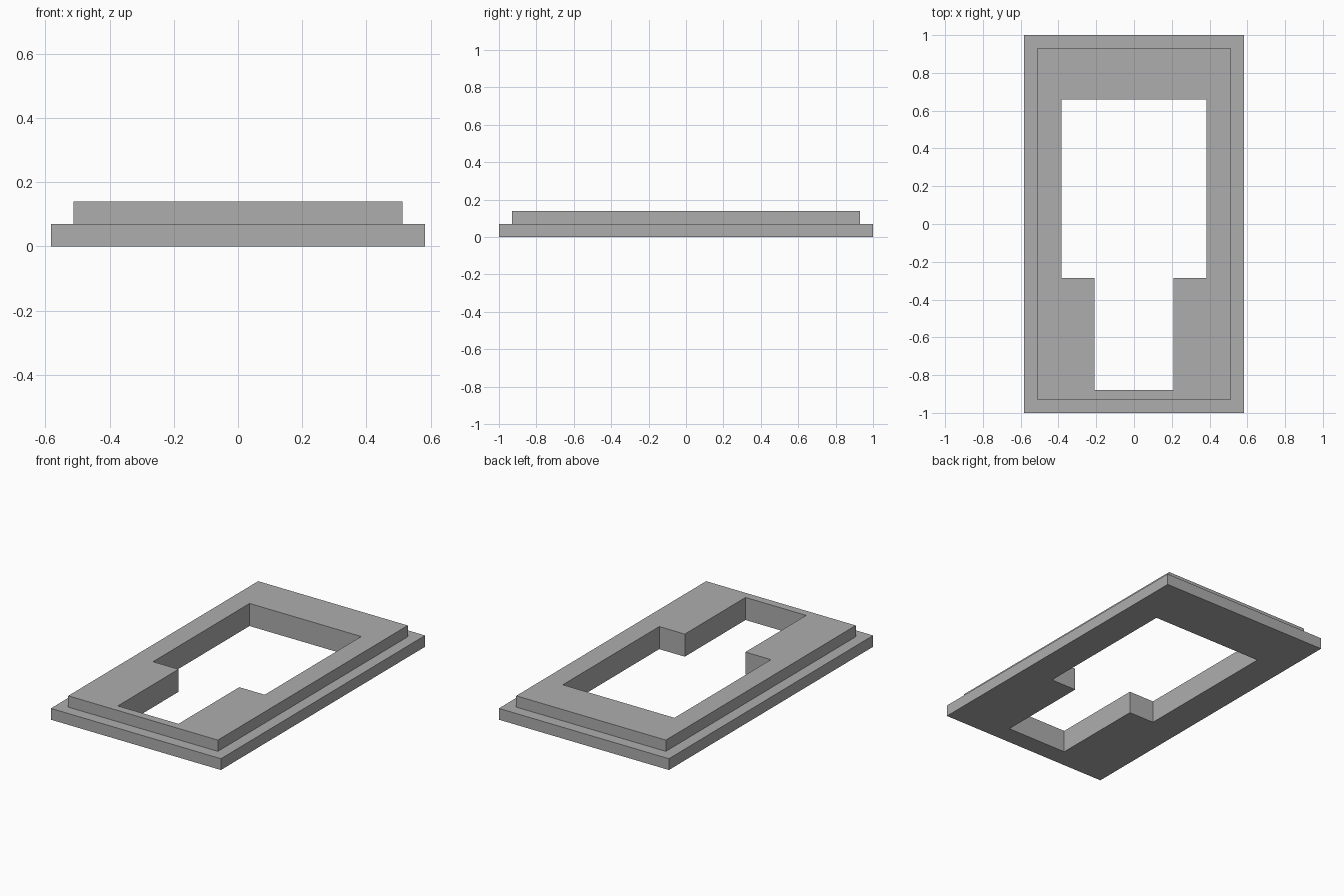
import bpy
import bmesh

cube = bpy.data.objects.get("Cube")
if cube:
    bpy.data.objects.remove(cube, do_unlink=True)

# Material
grey = bpy.data.materials.new("mid_grey")
grey.use_nodes = True
colour = (0.42, 0.42, 0.42, 1)
grey.diffuse_color = colour
grey.node_tree.nodes["Principled BSDF"].inputs["Base Color"].default_value = colour

HEIGHT, STEP = 0.14, 0.07


def mirrored(half):
    """Close a right-hand half outline by mirroring it across x = 0."""
    return half + [(-x, y) for x, y in reversed(half)]


base_outline = mirrored([(0.583, -1), (0.583, 1)])
upper_outline = mirrored([(0.513, -0.93), (0.513, 0.93)])
opening = mirrored([(0.208, -0.88), (0.208, -0.285), (0.383, -0.285), (0.383, 0.66)])

bm = bmesh.new()


def loop(points, z):
    verts = [bm.verts.new((x, y, z)) for x, y in points]
    edges = [bm.edges.new((v, verts[(i + 1) % len(verts)])) for i, v in enumerate(verts)]
    return verts, edges


def band(lower, upper):
    """Join two matching loops with quads."""
    a, b = lower[0], upper[0]
    for i in range(len(a)):
        j = (i + 1) % len(a)
        bm.faces.new((a[i], a[j], b[j], b[i]))


# Stepped outer wall
outer = [loop(base_outline, 0), loop(base_outline, STEP),
         loop(upper_outline, STEP), loop(upper_outline, HEIGHT)]
for low, high in zip(outer, outer[1:]):
    band(low, high)

# Wall of the stepped opening
inner = [loop(opening, 0), loop(opening, HEIGHT)]
band(*inner)

# Underside and top, each a flat frame around the opening
for rim, hole in ((outer[0], inner[0]), (outer[-1], inner[1])):
    bmesh.ops.triangle_fill(bm, use_beauty=True, edges=rim[1] + hole[1])

bmesh.ops.recalc_face_normals(bm, faces=bm.faces)
mesh = bpy.data.meshes.new("stepped_frame")
bm.to_mesh(mesh)
bm.free()
mesh.materials.append(grey)
frame = bpy.data.objects.new("stepped_frame", mesh)
bpy.context.collection.objects.link(frame)
